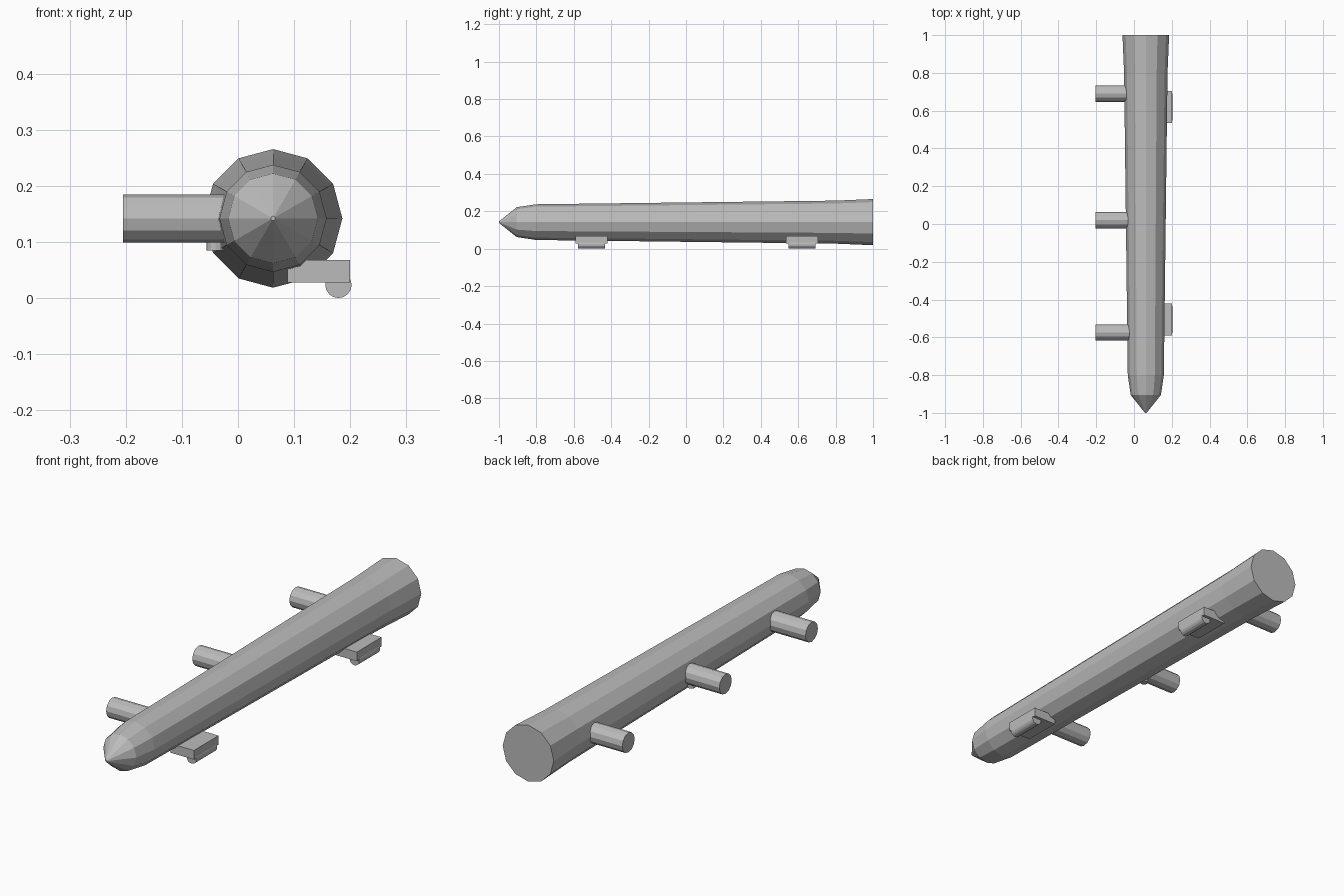
import bpy, bmesh
from math import cos, sin, pi
from mathutils import Vector, Matrix

cube = bpy.data.objects.get("Cube")
if cube:
    bpy.data.objects.remove(cube, do_unlink=True)

grey = bpy.data.materials.new("plain grey")
grey.use_nodes = True
colour = (0.5, 0.5, 0.5, 1)
grey.diffuse_color = colour
grey.node_tree.nodes["Principled BSDF"].inputs["Base Color"].default_value = colour

AXIS_X, AXIS_Z = 0.0625, 0.142


def finish(name, bm):
    bmesh.ops.recalc_face_normals(bm, faces=bm.faces)
    mesh = bpy.data.meshes.new(name)
    bm.to_mesh(mesh)
    bm.free()
    mesh.materials.append(grey)
    obj = bpy.data.objects.new(name, mesh)
    bpy.context.collection.objects.link(obj)
    return obj


def cylinder(name, start, end, radius, sides):
    start, end = Vector(start), Vector(end)
    axis = end - start
    turn = axis.to_track_quat('Z', 'Y').to_matrix().to_4x4()
    bm = bmesh.new()
    bmesh.ops.create_cone(bm, cap_ends=True, segments=sides, radius1=radius,
                          radius2=radius, depth=axis.length,
                          matrix=Matrix.Translation((start + end) / 2) @ turn)
    return finish(name, bm)


def box(name, low, high):
    low, high = Vector(low), Vector(high)
    bm = bmesh.new()
    bmesh.ops.create_cube(bm, size=1, matrix=Matrix.Translation((low + high) / 2)
                          @ Matrix.Diagonal((*(high - low), 1)))
    return finish(name, bm)


# Tapered barrel with a pointed nose, lofted from rings of (y, radius)
SIDES = 12
bm = bmesh.new()
rings = []
for y, r in [(-1, 0.004), (-0.905, 0.08), (-0.8, 0.0955), (0.8, 0.115), (1, 0.1235)]:
    rings.append([bm.verts.new((AXIS_X + r * sin(2 * pi * i / SIDES), y,
                                AXIS_Z + r * cos(2 * pi * i / SIDES)))
                  for i in range(SIDES)])
for a, b in zip(rings, rings[1:]):
    for i in range(SIDES):
        j = (i + 1) % SIDES
        bm.faces.new((a[i], a[j], b[j], b[i]))
bm.faces.new(rings[0])
bm.faces.new(rings[-1])
finish("barrel", bm)

# Three side pegs
for place, y in (("front", -0.575), ("middle", 0.02), ("back", 0.69)):
    cylinder(place + "_peg", (-0.205, y, AXIS_Z), (0, y, AXIS_Z), 0.043, 12)

# Small stud under the middle peg
cylinder("stud", (-0.04, 0.02, 0.085), (-0.04, 0.02, 0.13), 0.016, 12)

# Two lugs with a round rail under each
for place, y in (("front", -0.505), ("back", 0.62)):
    box(place + "_lug", (0.088, y - 0.085, 0.028), (0.2, y + 0.085, 0.068))
    cylinder(place + "_lug_rail", (0.179, y - 0.072, 0.0235),
             (0.179, y + 0.072, 0.0235), 0.0235, 16)
